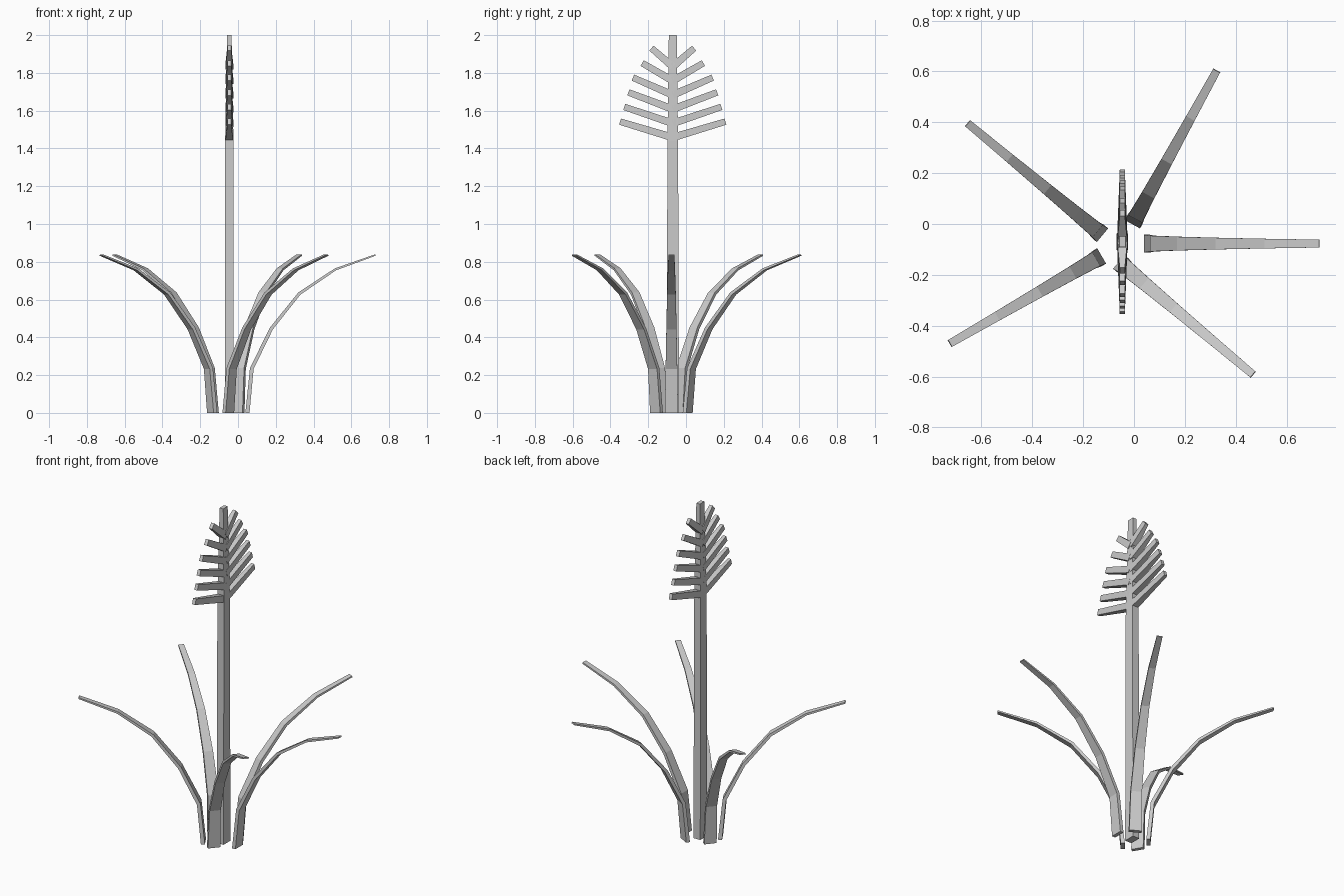
import bpy, bmesh
from math import radians
from mathutils import Vector, Matrix

if "Cube" in bpy.data.objects:
    bpy.data.objects.remove(bpy.data.objects["Cube"])


def loft(name, rings, matrix=Matrix()):
    """Flat-faced solid skinned through a row of four-cornered rings."""
    bm = bmesh.new()
    loops = [[bm.verts.new(matrix @ Vector(p)) for p in ring] for ring in rings]
    for a, b in zip(loops, loops[1:]):
        for i in range(4):
            j = (i + 1) % 4
            bm.faces.new((a[i], a[j], b[j], b[i]))
    bm.faces.new(loops[0][::-1])
    bm.faces.new(loops[-1])
    bmesh.ops.recalc_face_normals(bm, faces=bm.faces)
    mesh = bpy.data.meshes.new(name)
    bm.to_mesh(mesh)
    bm.free()
    obj = bpy.data.objects.new(name, mesh)
    bpy.context.collection.objects.link(obj)
    return obj


def ring(center, u, v):
    c, u, v = Vector(center), Vector(u), Vector(v)
    return [c - u - v, c + u - v, c + u + v, c - u + v]


SX, SY = -0.046, -0.07

# Stem: square-cut stalk, narrowing through the flower head
loft("stem", [ring((SX, SY, z), (hx, 0, 0), (0, hy, 0)) for z, hx, hy in
              [(0, .022, .033), (1.44, .022, .028), (2.0, .012, .021)]])

# Flower head: six pairs of tapering spikelets (tip offset, tip height)
tips = [(.279, 1.542), (.257, 1.620), (.235, 1.697),
        (.211, 1.775), (.162, 1.852), (.113, 1.931)]
for i, (off, tz) in enumerate(tips):
    for side, label in ((1, "right"), (-1, "left")):
        root = Vector((SX, SY, 1.458 + .075 * i))
        tip = Vector((SX, SY + side * off, tz))
        d = (tip - root).normalized()
        n = Vector((1, 0, 0)).cross(d)
        loft(f"spikelet_{label}_{i + 1}",
             [ring(root, (.021, 0, 0), n * .020),
              ring(tip, (.010, 0, 0), n * .017)])

# Leaves: one arching blade profile (distance, height), turned about the stem
path = [(0, 0), (.023, .235), (.127, .447), (.275, .632), (.466, .760), (.678, .836)]
half_w = [.035, .031, .027, .023, .019, .0155]
half_t = [.011, .010, .009, .008, .006, .004]
leaf_tips = [(.728, -.077, 0), (.325, .603, 61.2), (-.654, .396, 140.3),
             (-.724, -.470, 210), (.468, -.592, -40)]
for k, (tx, ty, angle) in enumerate(leaf_tips):
    rings = []
    for i, (r, z) in enumerate(path):
        r0, z0 = path[max(i - 1, 0)]
        r1, z1 = path[min(i + 1, 5)]
        # Base is cut level with the ground, the rest follows the curve
        n = Vector((z1 - z0, 0, r0 - r1)).normalized() if i else Vector((1, 0, 0))
        rings.append(ring((r - .678, 0, z), (0, half_w[i], 0), n * half_t[i]))
    place = Matrix.Translation((tx, ty, 0)) @ Matrix.Rotation(radians(angle), 4, 'Z')
    loft(f"leaf_{k + 1}", rings, place)
